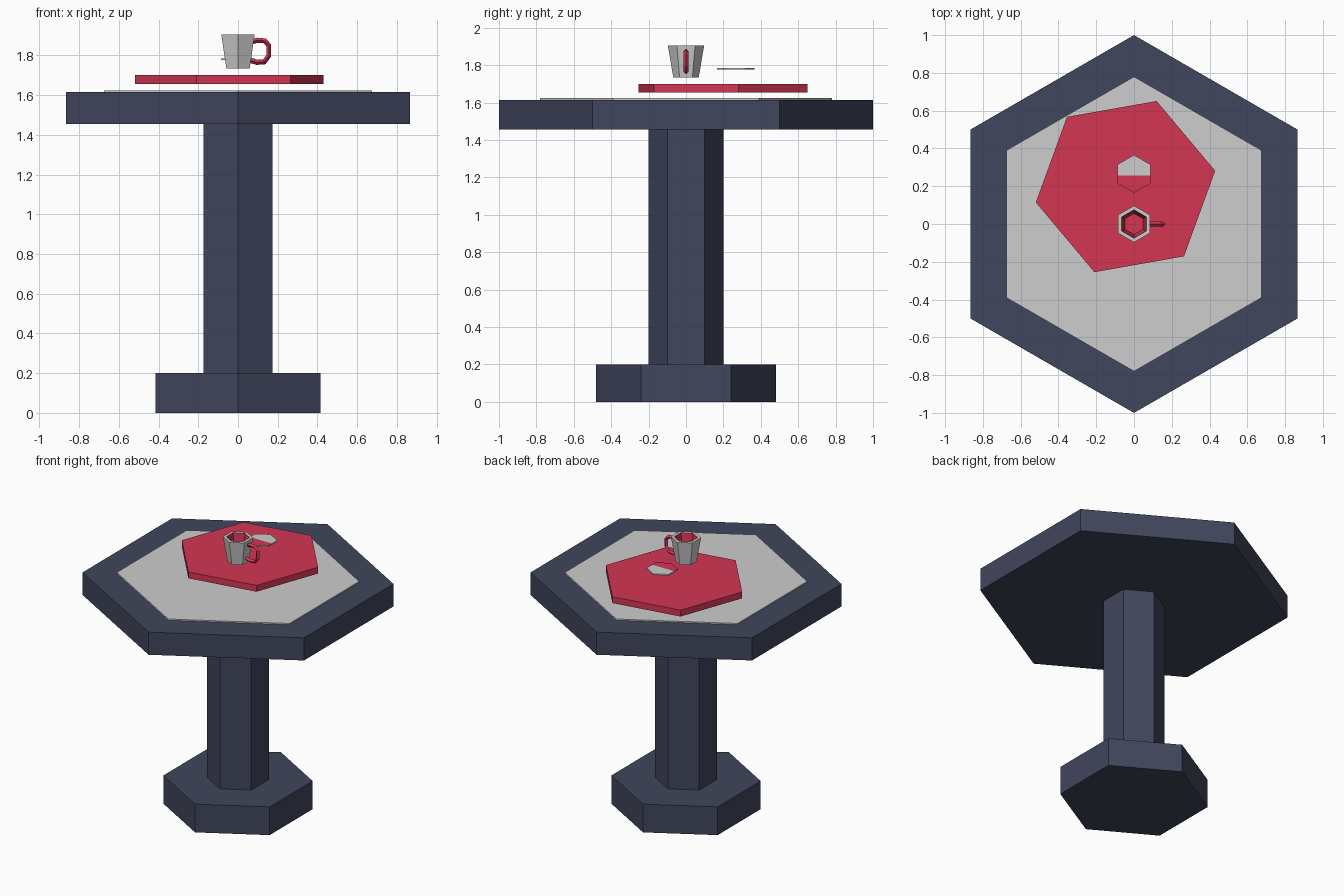
import bpy, bmesh, math

if "Cube" in bpy.data.objects:
    bpy.data.objects.remove(bpy.data.objects["Cube"])


def material(name, rgb):
    lin = [((c / 255 + 0.055) / 1.055) ** 2.4 for c in rgb]
    m = bpy.data.materials.new(name)
    m.diffuse_color = (*lin, 1)
    m.use_nodes = True
    m.node_tree.nodes["Principled BSDF"].inputs["Base Color"].default_value = m.diffuse_color
    return m


NAVY = material("navy", (64, 70, 92))
RED = material("red", (211, 54, 84))
GREY = material("light grey", (205, 205, 205))


def hex_loft(name, rings, mats, center=(0, 0), turn=90):
    """Loft six-sided rings given as (radius, z), capped at both ends."""
    bm = bmesh.new()
    loops = []
    for r, z in rings:
        loops.append([bm.verts.new((center[0] + r * math.cos(math.radians(turn + 60 * i)),
                                    center[1] + r * math.sin(math.radians(turn + 60 * i)), z))
                      for i in range(6)])
    for a, b in zip(loops, loops[1:]):
        for i in range(6):
            j = (i + 1) % 6
            bm.faces.new((a[i], a[j], b[j], b[i]))
    bm.faces.new(loops[0][::-1])
    bm.faces.new(loops[-1])
    bmesh.ops.recalc_face_normals(bm, faces=bm.faces)
    me = bpy.data.meshes.new(name)
    bm.to_mesh(me)
    bm.free()
    for m in mats:
        me.materials.append(m)
    ob = bpy.data.objects.new(name, me)
    bpy.context.collection.objects.link(ob)
    return ob


def prism(name, r, z0, z1, mat, **kw):
    return hex_loft(name, [(r, z0), (r, z1)], [mat], **kw)


# Table
prism("table_base", 0.48, 0, 0.2, NAVY)
prism("table_column", 0.2, 0.2, 1.455, NAVY)
prism("table_top", 1.0, 1.455, 1.615, NAVY)
prism("table_inlay", 0.78, 1.615, 1.624, GREY)

# Floating tray, turned and off centre
prism("tray", 0.482, 1.655, 1.7, RED, center=(-0.045, 0.198), turn=10)

# Mug: outer wall, rim, inner wall and floor; the inside is red
mug = hex_loft("mug", [(0.068, 1.735), (0.097, 1.905), (0.075, 1.905), (0.056, 1.755)], [GREY, RED])
for p in mug.data.polygons:
    if p.index in range(12, 18) or p.index == 19:
        p.material_index = 1

# Mug handle: four-sided tube along a bent path
path = [(0.068, 1.868), (0.098, 1.876), (0.135, 1.873), (0.155, 1.85),
        (0.155, 1.798), (0.132, 1.767), (0.095, 1.765), (0.062, 1.775)]
cu = bpy.data.curves.new("mug_handle", 'CURVE')
cu.dimensions = '3D'
cu.bevel_depth = 0.013
cu.bevel_resolution = 0
cu.use_fill_caps = True
sp = cu.splines.new('POLY')
sp.points.add(len(path) - 1)
for pt, (x, z) in zip(sp.points, path):
    pt.co = (x, 0, z, 1)
sp.use_smooth = False
cu.materials.append(RED)
handle = bpy.data.objects.new("mug_handle", cu)
bpy.context.collection.objects.link(handle)
bpy.context.view_layer.objects.active = handle
handle.select_set(True)
bpy.ops.object.convert(target='MESH')

# Small two-tone biscuit: front half of the top is red
biscuit = hex_loft("biscuit", [(0.1, 1.776), (0.1, 1.785)], [GREY, RED], center=(0, 0.265))
bm = bmesh.new()
bm.from_mesh(biscuit.data)
bmesh.ops.bisect_plane(bm, geom=bm.verts[:] + bm.edges[:] + bm.faces[:],
                       plane_co=(0, 0.256, 0), plane_no=(0, 1, 0))
bm.normal_update()
for f in bm.faces:
    if f.normal.z > 0.5 and f.calc_center_median().y < 0.256:
        f.material_index = 1
bm.to_mesh(biscuit.data)
bm.free()
